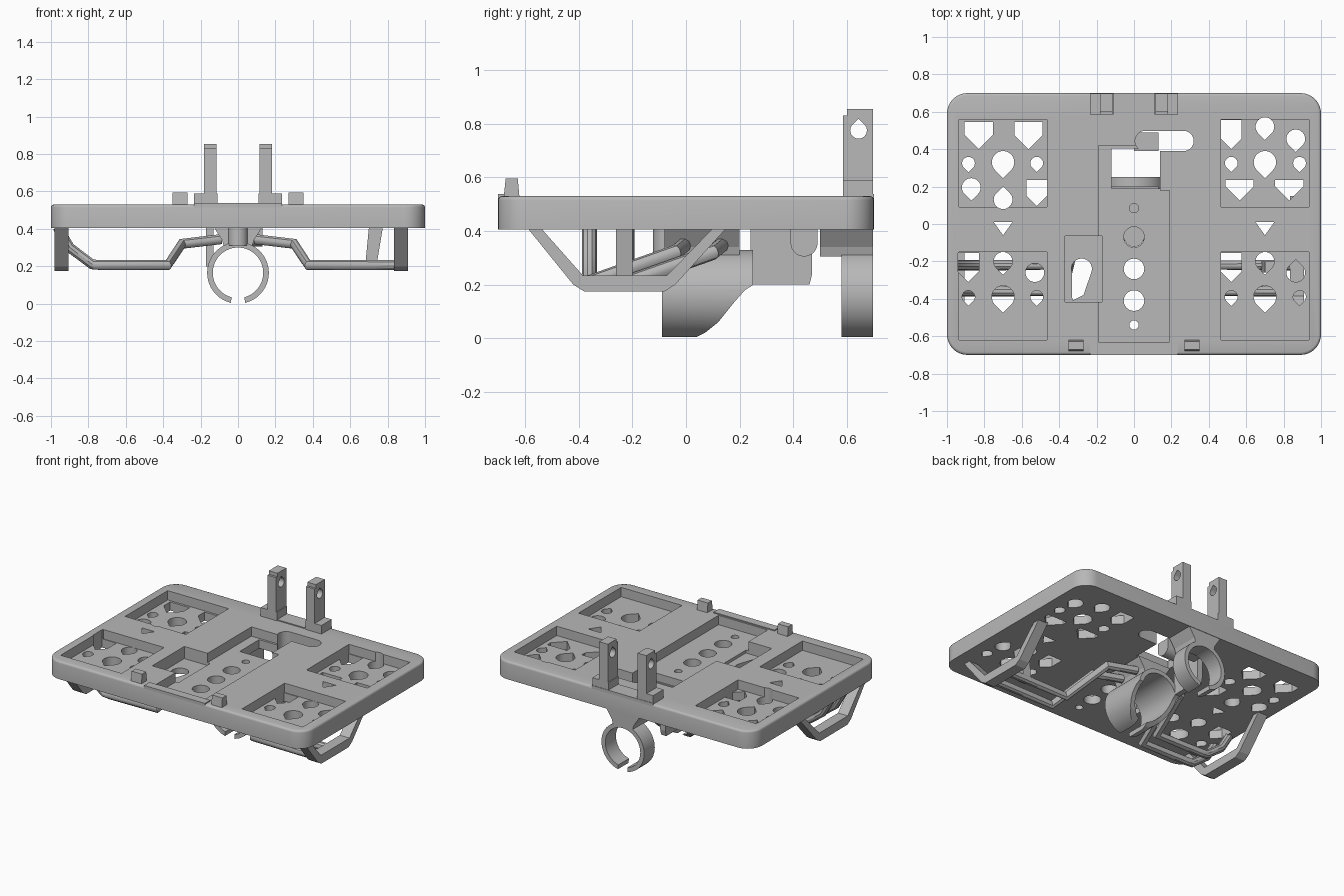
import bpy, bmesh, math
from mathutils import Vector

cube = bpy.data.objects.get("Cube")
if cube:
    bpy.data.objects.remove(cube, do_unlink=True)

GREY = (0.48, 0.48, 0.48, 1)
mat = bpy.data.materials.new("plain grey")
mat.use_nodes = True
mat.diffuse_color = GREY
mat.node_tree.nodes["Principled BSDF"].inputs["Base Color"].default_value = GREY

ORDER = {"x": lambda a, b, t: (t, a, b),
         "y": lambda a, b, t: (a, t, b),
         "z": lambda a, b, t: (a, b, t)}


def prism(name, pts, axis, lo, hi, top_bevel=0, smooth=False):
    """Extrude a flat outline along an axis."""
    bm = bmesh.new()
    face = bm.faces.new([bm.verts.new(ORDER[axis](a, b, lo)) for a, b in pts])
    ext = bmesh.ops.extrude_face_region(bm, geom=[face])
    top = [g for g in ext["geom"] if isinstance(g, bmesh.types.BMVert)]
    shift = Vector(ORDER[axis](0, 0, hi - lo))
    bmesh.ops.translate(bm, verts=top, vec=shift)
    bmesh.ops.recalc_face_normals(bm, faces=bm.faces[:])
    if top_bevel:
        rim = [e for e in bm.edges if all(v in top for v in e.verts)]
        bmesh.ops.bevel(bm, geom=rim, offset=top_bevel, segments=3,
                        profile=0.5, affect="EDGES")
    me = bpy.data.meshes.new(name)
    bm.to_mesh(me)
    bm.free()
    ob = bpy.data.objects.new(name, me)
    bpy.context.collection.objects.link(ob)
    me.materials.append(mat)
    if smooth:
        shade(ob)
    return ob


def shade(ob):
    bpy.ops.object.select_all(action="DESELECT")
    ob.select_set(True)
    bpy.context.view_layer.objects.active = ob
    bpy.ops.object.shade_smooth_by_angle(angle=math.radians(35))


def rect(x0, x1, y0, y1):
    return [(x0, y0), (x1, y0), (x1, y1), (x0, y1)]


def box(name, x0, x1, y0, y1, z0, z1):
    return prism(name, rect(x0, x1, y0, y1), "z", z0, z1)


def arc(cx, cy, r, a0, a1, n=24):
    return [(cx + r * math.cos(math.radians(a0 + (a1 - a0) * i / n)),
             cy + r * math.sin(math.radians(a0 + (a1 - a0) * i / n)))
            for i in range(n + 1)]


def circle(cx, cy, r):
    return arc(cx, cy, r, 0, 345, 23)


def drop(cx, cy, r, d=-1):
    """Teardrop with its tip up (d=1) or down (d=-1)."""
    return arc(cx, cy, r, d * 135, d * 405) + [(cx, cy + d * r * 1.41)]


def house(cx, top, w, tip):
    """Square-topped hole with a point at the bottom."""
    h = w / 2
    return [(cx - h, top), (cx - h, tip + h), (cx, tip), (cx + h, tip + h), (cx + h, top)]


def cut(ob, pts, axis, lo, hi):
    tool = prism("cutter", pts, axis, lo, hi)
    tool.hide_render = True
    mod = ob.modifiers.new("cut", "BOOLEAN")
    mod.operation, mod.solver, mod.object = "DIFFERENCE", "EXACT", tool
    dg = bpy.context.evaluated_depsgraph_get()
    me = bpy.data.meshes.new_from_object(ob.evaluated_get(dg))
    ob.modifiers.clear()
    ob.data = me
    bpy.data.objects.remove(tool, do_unlink=True)


# Tray with rounded corners
BOT, TOP, FLOOR = 0.405, 0.53, 0.465
outline = []
for sx, sy, a in ((1, 1, 0), (-1, 1, 90), (-1, -1, 180), (1, -1, 270)):
    outline += arc(sx * 0.89, sy * 0.59, 0.11, a, a + 90, 8)
tray = prism("tray", outline, "z", BOT, TOP, top_bevel=0.015)

# Recessed pockets, centre channel and side recess
for s in (-1, 1):
    x0, x1 = sorted((s * 0.465, s * 0.935))
    cut(tray, rect(x0, x1, 0.09, 0.56), "z", FLOOR, 0.7)
    cut(tray, rect(x0, x1, -0.62, -0.15), "z", FLOOR, 0.7)
cut(tray, rect(-0.19, 0.19, -0.63, 0.18), "z", FLOOR, 0.7)
cut(tray, rect(-0.19, 0.14, 0.17, 0.42), "z", FLOOR, 0.7)
cut(tray, rect(-0.37, -0.17, -0.417, -0.064), "z", FLOOR - 0.02, 0.7)

# Through holes
holes = [
    house(-0.83, 0.545, 0.15, 0.4), house(-0.565, 0.545, 0.15, 0.4),
    house(-0.52, 0.235, 0.11, 0.095), drop(-0.87, 0.195, 0.05), drop(-0.7, 0.13, 0.05, 1),
    house(0.52, 0.555, 0.11, 0.4), drop(0.7, 0.52, 0.05), drop(0.865, 0.455, 0.05),
    house(0.565, 0.235, 0.15, 0.125), house(0.83, 0.235, 0.15, 0.125),
    house(-0.885, -0.155, 0.11, -0.31), house(0.52, -0.155, 0.11, -0.31),
    circle(-0.53, -0.26, 0.05), drop(0.865, -0.26, 0.05, 1),
    rect(-0.12, 0.14, 0.19, 0.405),
    arc(0.265, 0.444, 0.054, -90, 90) + arc(0.06, 0.444, 0.054, 90, 270),
    arc(-0.28, -0.24, 0.055, -20, 200) + [(-0.33, -0.41), (-0.27, -0.38)],
]
for s in (-1, 1):
    holes += [drop(s * 0.7, 0.33, 0.06), drop(s * 0.7, -0.39, 0.06),
              drop(s * 0.7, -0.2, 0.05),
              [(s * 0.7 - 0.05, 0.01), (s * 0.7 + 0.05, 0.01), (s * 0.7, -0.06)]]
    for x in (0.52, 0.885):
        holes += [drop(s * x, 0.325, 0.034), drop(s * x, -0.39, 0.034)]
for y, r in ((0.085, 0.025), (-0.07, 0.055), (-0.24, 0.055), (-0.41, 0.055), (-0.54, 0.025)):
    holes.append(circle(0, y, r))
for h in holes:
    cut(tray, h, "z", 0.2, 0.8)
shade(tray)

# Front lip and rear uprights
box("front_lip", -0.235, 0.235, -0.7, -0.64, BOT, 0.537)
box("rear_sill", -0.235, 0.235, 0.59, 0.7, BOT, 0.537)
for s, side in ((-1, "right"), (1, "left")):
    x0, x1 = sorted((s * 0.11, s * 0.235))
    box(side + "_upright_base", x0, x1, 0.585, 0.697, 0.52, 0.59)
    x0, x1 = sorted((s * 0.115, s * 0.182))
    post = prism(side + "_upright",
                 [(0.585, 0.53), (0.697, 0.53), (0.697, 0.855), (0.6, 0.855),
                  (0.6, 0.83), (0.585, 0.83)], "x", x0, x1)
    cut(post, drop(0.643, 0.775, 0.031, 1), "x", -0.4, 0.4)
    x0, x1 = sorted((s * 0.27, s * 0.35))
    prism(side + "_front_tab", [(-0.68, 0.52), (-0.62, 0.52), (-0.627, 0.595), (-0.672, 0.595)],
          "x", x0, x1)

# Rear clip ring and the front tube with a sloping cut
ring = arc(0, 0.165, 0.165, -77, 257, 48) + arc(0, 0.165, 0.135, 255, -75, 48)
neck = [(-0.075, 0.305), (0.075, 0.305), (0.085, 0.34), (0.13, 0.41), (-0.13, 0.41), (-0.085, 0.34)]
prism("rear_clip_ring", ring, "y", 0.58, 0.697, smooth=True)
prism("rear_clip_neck", neck, "y", 0.5, 0.697)
tube = prism("front_clip_tube", ring, "y", -0.09, 0.25)
cut(tube, [(0.03, -0.1), (0.03, 0), (0.07, 0.02), (0.12, 0.06), (0.18, 0.135),
           (0.22, 0.18), (0.26, 0.205), (0.26, -0.1)], "x", -0.5, 0.5)
shade(tube)
prism("front_clip_neck", neck, "y", -0.08, 0.2)
prism("neck_pin", circle(0, -0.07, 0.053), "z", 0.31, 0.41, smooth=True)
prism("clip_side_wall", [(0.24, 0.2), (0.46, 0.2), (0.47, 0.24), (0.47, 0.41), (0.24, 0.41)],
      "x", -0.17, -0.13)
prism("slot_hook", arc(0.44, 0.355, 0.05, 180, 360) + [(0.49, 0.41), (0.39, 0.41)],
      "x", 0.0, 0.13, smooth=True)

# Side hoops under the tray
hoop = [(-0.59, 0.41), (-0.42, 0.2), (-0.38, 0.175), (-0.08, 0.175), (-0.04, 0.2),
        (0.15, 0.41), (0.1, 0.41), (-0.07, 0.235), (-0.385, 0.235), (-0.54, 0.41)]
prism("right_hoop", hoop, "x", -0.98, -0.905)
prism("left_hoop", hoop, "x", 0.835, 0.91)


def rod(name, pts, r=0.028):
    """Round bent rod along a path."""
    cu = bpy.data.curves.new(name, "CURVE")
    cu.dimensions, cu.bevel_depth, cu.bevel_resolution = "3D", r, 3
    cu.use_fill_caps = True
    sp = cu.splines.new("POLY")
    sp.points.add(len(pts) - 1)
    for p, co in zip(sp.points, pts):
        p.co = (*co, 1)
    tmp = bpy.data.objects.new("path", cu)
    bpy.context.collection.objects.link(tmp)
    dg = bpy.context.evaluated_depsgraph_get()
    me = bpy.data.meshes.new_from_object(tmp.evaluated_get(dg))
    bpy.data.objects.remove(tmp, do_unlink=True)
    ob = bpy.data.objects.new(name, me)
    bpy.context.collection.objects.link(ob)
    me.materials.clear()
    me.materials.append(mat)
    shade(ob)


# Bent rods from the tube to the hoops
for i, (y0, y1) in enumerate(((-0.01, -0.36), (0.13, -0.22))):
    for s, side in ((-1, "right"), (1, "left")):
        path = [(s * 0.09, y0, 0.345), (s * 0.3, y0 - 0.03, 0.32),
                (s * 0.375, y1, 0.207), (s * 0.73, y1, 0.207)]
        if s < 0:
            path += [(-0.78, y1, 0.21), (-0.9, y1, 0.3), (-0.965, y1, 0.41)]
        else:
            path += [(0.87, y1, 0.207)]
        rod(f"{side}_rod_{i + 1}", path)
prism("left_strut", [(0.68, 0.2), (0.74, 0.2), (0.775, 0.41), (0.7, 0.41)], "y", -0.26, -0.2)
